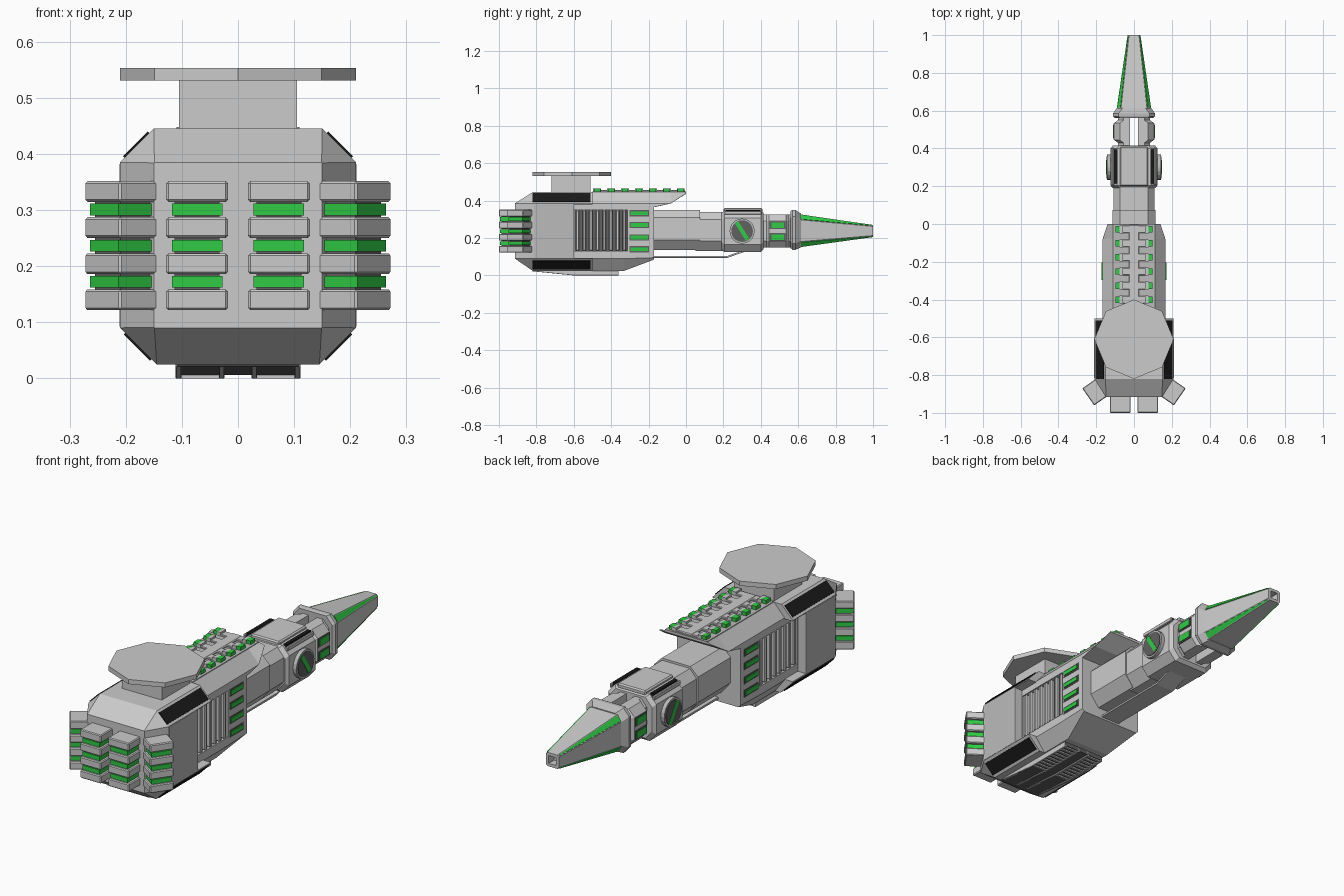
import bpy, bmesh, math
from mathutils import Matrix, Euler, Vector

if "Cube" in bpy.data.objects:
    bpy.data.objects.remove(bpy.data.objects["Cube"])


def material(name, col):
    m = bpy.data.materials.new(name)
    m.diffuse_color = col
    m.use_nodes = True
    m.node_tree.nodes["Principled BSDF"].inputs["Base Color"].default_value = m.diffuse_color
    return m


GREEN = material("green_glow", (0.03, 0.6, 0.06, 1))
BLACK = material("black_glass", (0.01, 0.01, 0.01, 1))
DARK = material("dark_metal", (0.12, 0.12, 0.12, 1))
LIGHT = material("light_metal", (0.5, 0.5, 0.5, 1))


def finish(name, bm, mat):
    bmesh.ops.recalc_face_normals(bm, faces=bm.faces)
    me = bpy.data.meshes.new(name)
    bm.to_mesh(me)
    bm.free()
    ob = bpy.data.objects.new(name, me)
    bpy.context.collection.objects.link(ob)
    if mat:
        me.materials.append(mat)
    return ob


def box(name, c, size, rot=(0, 0, 0), mat=None, bevel=0):
    bm = bmesh.new()
    bmesh.ops.create_cube(bm, size=1, matrix=Matrix.Diagonal((*size, 1)))
    if bevel:
        bmesh.ops.bevel(bm, geom=bm.edges[:], offset=bevel, segments=1, affect='EDGES')
    bm.transform(Matrix.Translation(c) @ Euler([math.radians(a) for a in rot]).to_matrix().to_4x4())
    return finish(name, bm, mat)


def cyl(name, c, r, depth, sides, axis='Z', mat=None):
    bm = bmesh.new()
    bmesh.ops.create_cone(bm, cap_ends=True, segments=sides, radius1=r, radius2=r, depth=depth)
    if axis == 'X':
        bm.transform(Matrix.Rotation(math.pi / 2, 4, 'Y'))
    bm.transform(Matrix.Translation(c))
    return finish(name, bm, mat)


def octo(y, hw, z0, z1, bot=(.001, .001), top=(.001, .001), x=0):
    """Rectangle section at y with chamfered bottom and top corners."""
    right = [(hw - bot[0], z0), (hw, z0 + bot[1]), (hw, z1 - top[1]), (hw - top[0], z1)]
    return [Vector((x + a, y, b)) for a, b in right] + [Vector((x - a, y, b)) for a, b in right[::-1]]


def loft(name, rings, mat=None):
    bm = bmesh.new()
    rows = [[bm.verts.new(p) for p in r] for r in rings]
    n = len(rows[0])
    for a, b in zip(rows, rows[1:]):
        for i in range(n):
            bm.faces.new((a[i], a[(i + 1) % n], b[(i + 1) % n], b[i]))
    bm.faces.new(rows[0])
    bm.faces.new(rows[-1])
    return finish(name, bm, mat)


# main hull: wide rear block, chamfer wings, narrower forward block
B, T = (.065, .065), (.06, .06)
loft("rear_hull", [octo(-.915, .15, .09, .385), octo(-.82, .21, .025, .445, B, T),
                   octo(-.6, .21, .025, .445, B, T)])
loft("upper_wing", [octo(y, .21, .38, .445, (.002, .002), T) for y in (-.61, -.5)])
loft("lower_wing", [octo(y, .21, .025, .094, B, (.002, .002)) for y in (-.61, -.5)])
N = (.055, .06)
hull = loft("forward_hull", [octo(-.65, .166, .025, .445, (.05, .065), N),
                             octo(-.33, .166, .025, .445, (.05, .065), N),
                             octo(-.17, .166, .085, .445, (.01, .01), N)])
loft("deck_overhang", [octo(-.19, .166, .36, .445, top=N), octo(-.08, .166, .385, .445, top=N),
                       octo(0, .14, .436, .445, top=(.03, .006))])

# side details
for s in (-1, 1):
    cut = box("vent_cutter", (s * .17, -.455, .24), (.05, .286, .22))
    cut.hide_render = True
    cut.display_type = 'WIRE'
    mod = hull.modifiers.new("vent", 'BOOLEAN')
    mod.operation, mod.object, mod.solver = 'DIFFERENCE', cut, 'EXACT'
    box("vent_back", (s * .147, -.455, .24), (.006, .284, .218), mat=DARK)
    for i in range(8):
        box("vent_slat", (s * .156, -.58 + i * .0357, .24), (.02, .018, .218), bevel=.004)
    for z in (.14, .203, .27, .333):
        box("side_light_frame", (s * .165, -.25, z), (.006, .105, .034), mat=DARK)
        box("side_light", (s * .166, -.25, z), (.012, .092, .02), mat=GREEN)
    box("upper_window", (s * .18, -.665, .415), (.008, .31, .062), (0, -45 * s, 0), BLACK)
    box("lower_window", (s * .1775, -.665, .0575), (.008, .31, .066), (0, 45 * s, 0), BLACK)
    box("hull_side_panel", (s * .208, -.71, .237), (.006, .21, .29), mat=LIGHT)

# engine columns: two straight, two splayed
for x, y, a in ((-.073, -.95, 0), (.073, -.95, 0), (-.2015, -.8865, -55), (.2015, -.8865, 55)):
    r = (0, 0, a)
    box("engine_core", (x, y, .236), (.08, .075, .22), r, DARK)
    for i in range(4):
        box("engine_block", (x, y, .14 + i * .0643), (.11, .1, .037), r, bevel=.004)
    for i in range(3):
        box("engine_glow", (x, y, .172 + i * .0643), (.09, .09, .021), r, GREEN)

# dish on its neck
box("dish_neck", (0, -.615, .488), (.21, .21, .09))
cyl("dish", (0, -.61, .542), .21, .022, 8)

# spine deck with ribs and lights
box("deck_plate", (0, -.25, .4455), (.22, .5, .005), mat=LIGHT)
box("deck_spine", (0, -.25, .449), (.055, .49, .016), bevel=.004)
for i in range(7):
    y = -.475 + i * .0745
    box("deck_rib", (0, y, .45), (.15, .04, .012), bevel=.003)
    for s in (-1, 1):
        box("deck_rib_cap", (s * .067, y, .455), (.02, .042, .02))
        box("deck_light", (s * .085, y, .455), (.026, .034, .02), mat=GREEN)

# belly plates with grilles
loft("belly_keel", [octo(-.82, .11, .022, .03), octo(-.6, .11, .006, .03), octo(-.36, .11, .006, .03)], DARK)
for s in (-1, 1):
    for x in (.029, .106):
        loft("belly_frame", [octo(-.8, .005, .02, .03, x=s * x), octo(-.6, .005, 0, .03, x=s * x),
                             octo(-.36, .005, 0, .03, x=s * x)])
    for i in range(10):
        box("belly_slat", (s * .067, -.59 + i * .0245, .006), (.075, .011, .012))

# neck beam and under rail
loft("neck_beam_rear", [octo(y, .115, .135, .35, (.045, .055), (.04, .04)) for y in (-.2, .075)])
loft("neck_beam_front", [octo(y, .108, .13, .34, (.045, .055), (.035, .04)) for y in (.05, .2)])
loft("under_rail", [octo(-.2, .05, .094, .104), octo(.22, .05, .094, .104), octo(.31, .05, .125, .135)])

# clamp block with round side caps
C = (.035, .04)
loft("clamp_block", [octo(.19, .112, .14, .335, C, C), octo(.205, .125, .125, .347, C, C),
                     octo(.4, .125, .125, .347, C, C), octo(.415, .112, .14, .335, C, C)])
box("clamp_top_plate", (0, .305, .348), (.15, .21, .024), bevel=.006)
for s in (-1, 1):
    box("clamp_slot", (s * .097, .305, .34), (.018, .18, .02), mat=BLACK)
    box("clamp_edge", (s * .112, .305, .335), (.012, .2, .02), bevel=.003)
    cyl("cap_rim", (s * .132, .3, .237), .067, .022, 20, 'X', LIGHT)
    cyl("cap_face", (s * .134, .3, .237), .058, .024, 20, 'X', DARK)
    box("cap_light", (s * .136, .3, .237), (.023, .022, .11), (32, 0, 0), GREEN)
    # prongs linking the clamp to the nose
    P = (.025, .045)
    loft("prong", [[Vector((s * a, y, b)) for a, b in ((.022, .15), (w - .03, .15), (w, .185), (w, .29),
                                                      (w - .03, .325), (.022, .325))]
                   for y, w in ((.4, .085), (.43, .085), (.445, .105), (.535, .105), (.55, .085), (.575, .085))])
    for z in (.205, .268):
        box("prong_light_frame", (s * .104, .49, z), (.008, .085, .042), mat=DARK)
        box("prong_light", (s * .105, .49, z), (.012, .068, .03), mat=GREEN)

# nose collar and hollow-tipped nose cone
K = (.03, .035)
loft("nose_collar", [octo(.56, .1, .145, .345, K, K), octo(.57, .112, .137, .35, K, K),
                     octo(.585, .112, .137, .35, K, K), octo(.615, .09, .15, .33, K, K)], LIGHT)
n0 = octo(.6, .092, .15, .328, (.022, .03), (.022, .03))
n1 = octo(1, .034, .205, .27, (.008, .008), (.008, .008))
loft("nose_cone", [n0, n1, octo(1, .02, .219, .256), octo(.96, .02, .219, .256)])

# tapering green strips on the four nose chamfers
for i, j in ((0, 1), (2, 3), (4, 5), (6, 7)):
    out = Vector((n0[i].x, 0, n0[i].z - .238)).normalized() * .003
    rings = []
    for t, k in ((.04, .42), (.98, .2)):
        a, b = n0[i].lerp(n1[i], t), n0[j].lerp(n1[j], t)
        p, q = a.lerp(b, .5 - k), a.lerp(b, .5 + k)
        rings.append([p - out, q - out, q + out, p + out])
    loft("nose_light", rings, GREEN)
